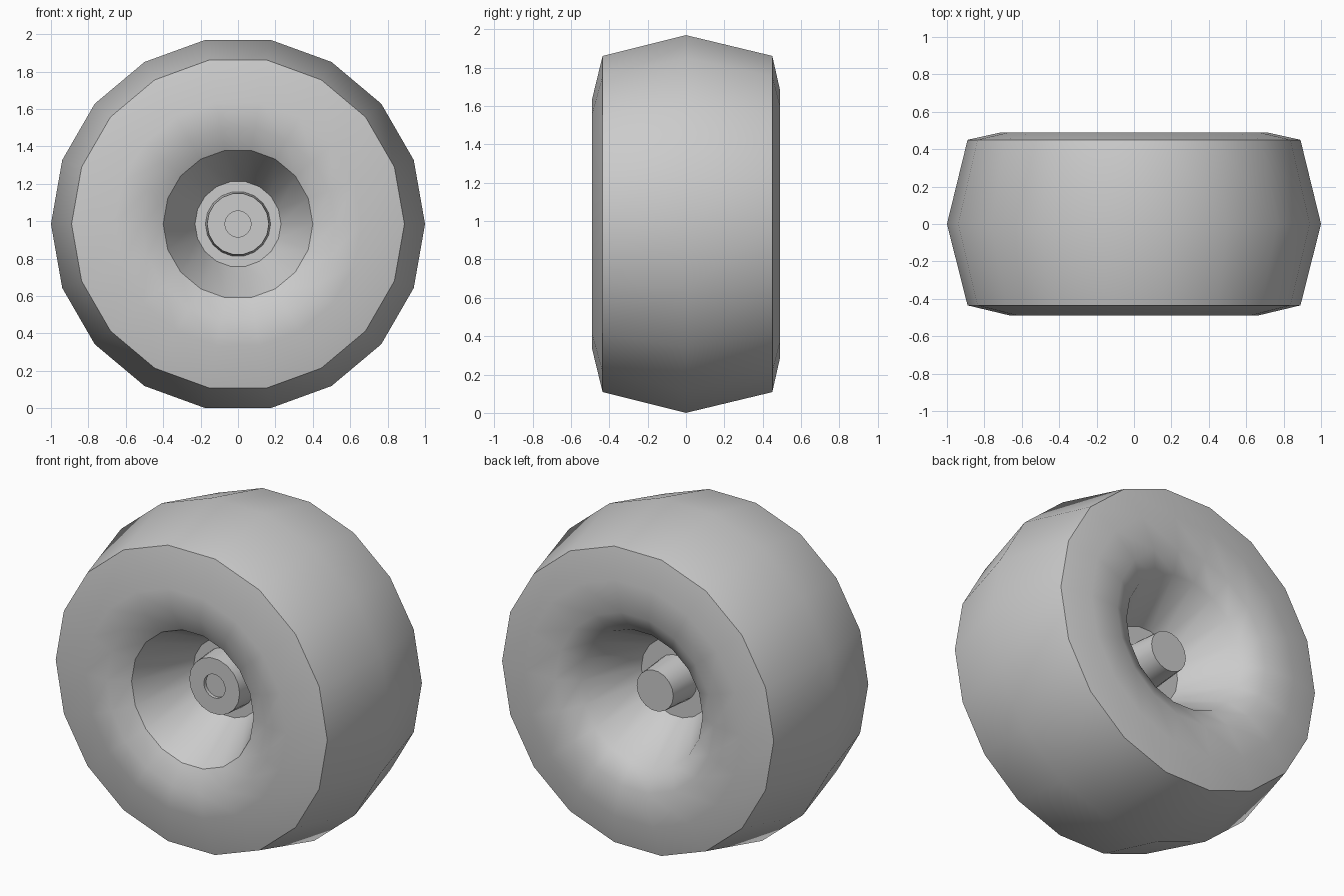
import bpy, bmesh, math

if "Cube" in bpy.data.objects:
    bpy.data.objects.remove(bpy.data.objects["Cube"])

SIDES = 18
AXIS_Z = 0.985


def lathe(name, profile, smooth_angle):
    """Spin (radius, y) points about the wheel axis; radius 0 closes an end."""
    bm = bmesh.new()
    rings = []
    for r, y in profile:
        if r == 0:
            rings.append([bm.verts.new((0, y, AXIS_Z))] * SIDES)
        else:
            rings.append([bm.verts.new((r * math.cos(math.tau * i / SIDES), y,
                                        AXIS_Z + r * math.sin(math.tau * i / SIDES)))
                          for i in range(SIDES)])
    for a, b in zip(rings, rings[1:]):
        for i in range(SIDES):
            j = (i + 1) % SIDES
            bm.faces.new(list(dict.fromkeys((a[i], a[j], b[j], b[i]))))
    bmesh.ops.recalc_face_normals(bm, faces=bm.faces)
    me = bpy.data.meshes.new(name)
    bm.to_mesh(me)
    bm.free()
    ob = bpy.data.objects.new(name, me)
    bpy.context.collection.objects.link(ob)
    bpy.ops.object.select_all(action='DESELECT')
    ob.select_set(True)
    bpy.context.view_layer.objects.active = ob
    bpy.ops.object.shade_smooth_by_angle(angle=math.radians(smooth_angle))
    return ob


# Tyre: crowned tread, rounded side walls, funnels down to a flat web
lathe("tyre", [(0, -0.09), (0.23, -0.09), (0.40, -0.425), (0.52, -0.485),
               (0.66, -0.49), (0.89, -0.435), (1.0, 0.0), (0.89, 0.45),
               (0.71, 0.49), (0.52, 0.48), (0.40, 0.415), (0.23, 0.09),
               (0, 0.09)], 35)

# Front hub cap: slightly tapered, with a shallow centre recess
lathe("hub_cap", [(0, -0.08), (0.175, -0.08), (0.165, -0.22), (0.07, -0.22),
                  (0.07, -0.20), (0, -0.20)], 35)

# Axle stub on the back
lathe("axle_stub", [(0, 0.08), (0.135, 0.08), (0.12, 0.29), (0, 0.29)], 35)
